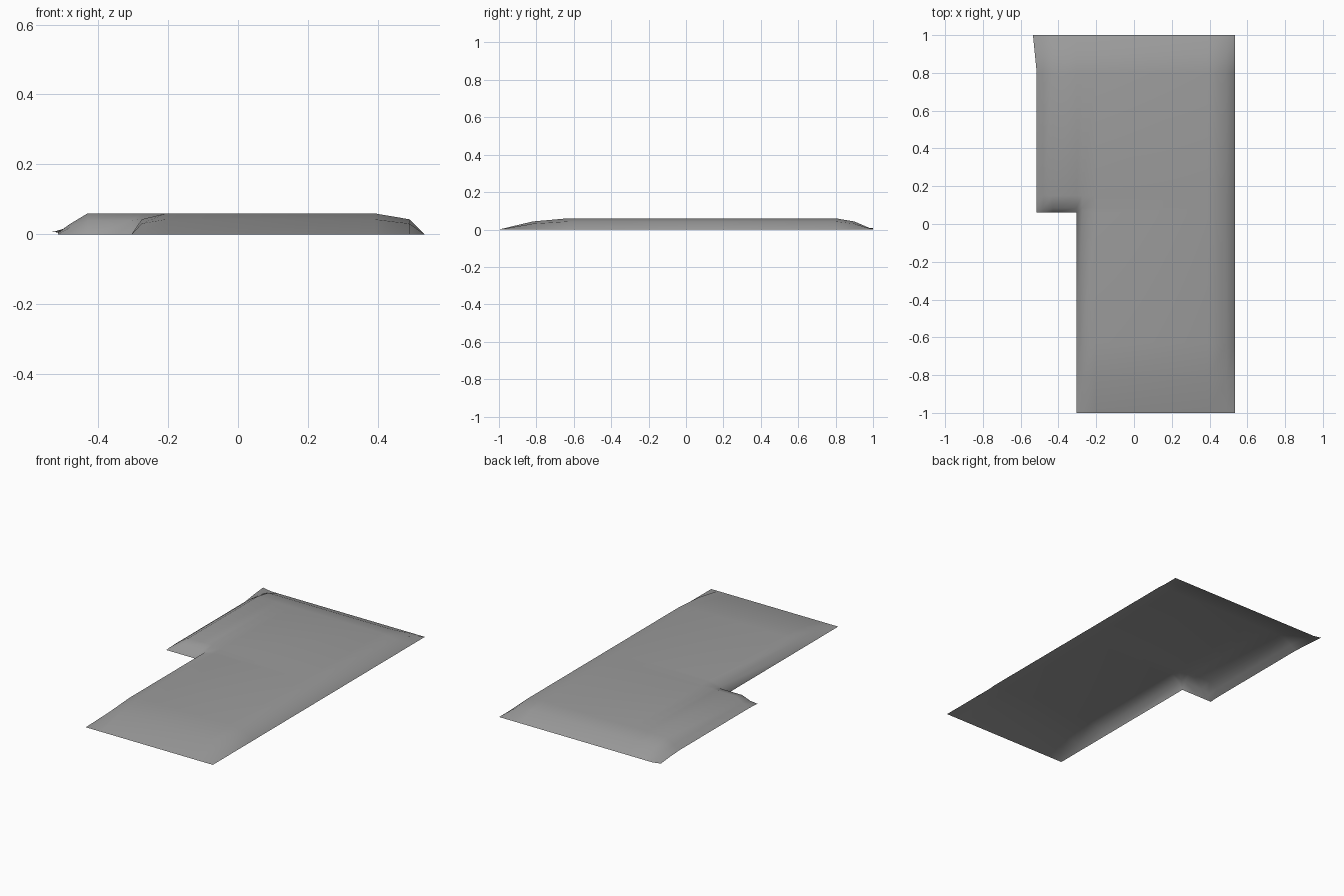
import bpy, bmesh

if "Cube" in bpy.data.objects:
    bpy.data.objects.remove(bpy.data.objects["Cube"])


def height(t, profile):
    """Linear interpolation along (position, height) points; zero outside."""
    for (a, za), (b, zb) in zip(profile, profile[1:]):
        if a - 1e-6 <= t <= b + 1e-6:
            return za + (zb - za) * (t - a) / (b - a)
    return 0.0


# Sloping edge profiles (position, height) of the two overlapping rectangles
H = 0.06
right = [(0.39, H), (0.49, 0.043), (0.534, 0)]
back = [(0.80, H), (0.90, 0.043), (1.0, 0)]
body_x = [(-0.305, 0), (-0.275, 0.043), (-0.205, H)] + right
body_y = [(-1, 0), (-0.82, 0.043), (-0.63, H)] + back
wing_x = [(-0.515, 0.005), (-0.48, 0.03), (-0.43, H)] + right
wing_y = [(0.06, 0), (0.085, 0.04), (0.15, H)] + back

xs = sorted({p[0] for p in body_x + wing_x})
ys = sorted({p[0] for p in body_y + wing_y})


def surface(x, y):
    body = height(x, body_x) * height(y, body_y) / H
    wing = height(x, wing_x) * height(y, wing_y) / H
    return max(body, wing)


# L-shaped raised sheet, open underneath
bm = bmesh.new()
grid = [[bm.verts.new((x, y, surface(x, y))) for y in ys] for x in xs]
for i in range(len(xs) - 1):
    for j in range(len(ys) - 1):
        if xs[i] < -0.306 and ys[j] < 0.059:
            continue
        bm.faces.new((grid[i][j], grid[i + 1][j], grid[i + 1][j + 1], grid[i][j + 1]))
bmesh.ops.delete(bm, geom=[v for v in bm.verts if not v.link_faces], context='VERTS')

# Slightly flared and lifted back-left corner
for v in bm.verts:
    if v.co.x < -0.51 and v.co.y > 0.85:
        v.co.x -= 0.02 * (v.co.y - 0.8) / 0.2
        v.co.z = max(v.co.z, 0.008)
for f in bm.faces:
    f.smooth = True

mesh = bpy.data.meshes.new("raised_slab")
bm.to_mesh(mesh)
bm.free()
slab = bpy.data.objects.new("raised_slab", mesh)
bpy.context.collection.objects.link(slab)

# Dark grey surface
mat = bpy.data.materials.new("dark_grey")
mat.diffuse_color = (0.33, 0.33, 0.33, 1)
mat.use_nodes = True
mat.node_tree.nodes["Principled BSDF"].inputs["Base Color"].default_value = mat.diffuse_color
mesh.materials.append(mat)
